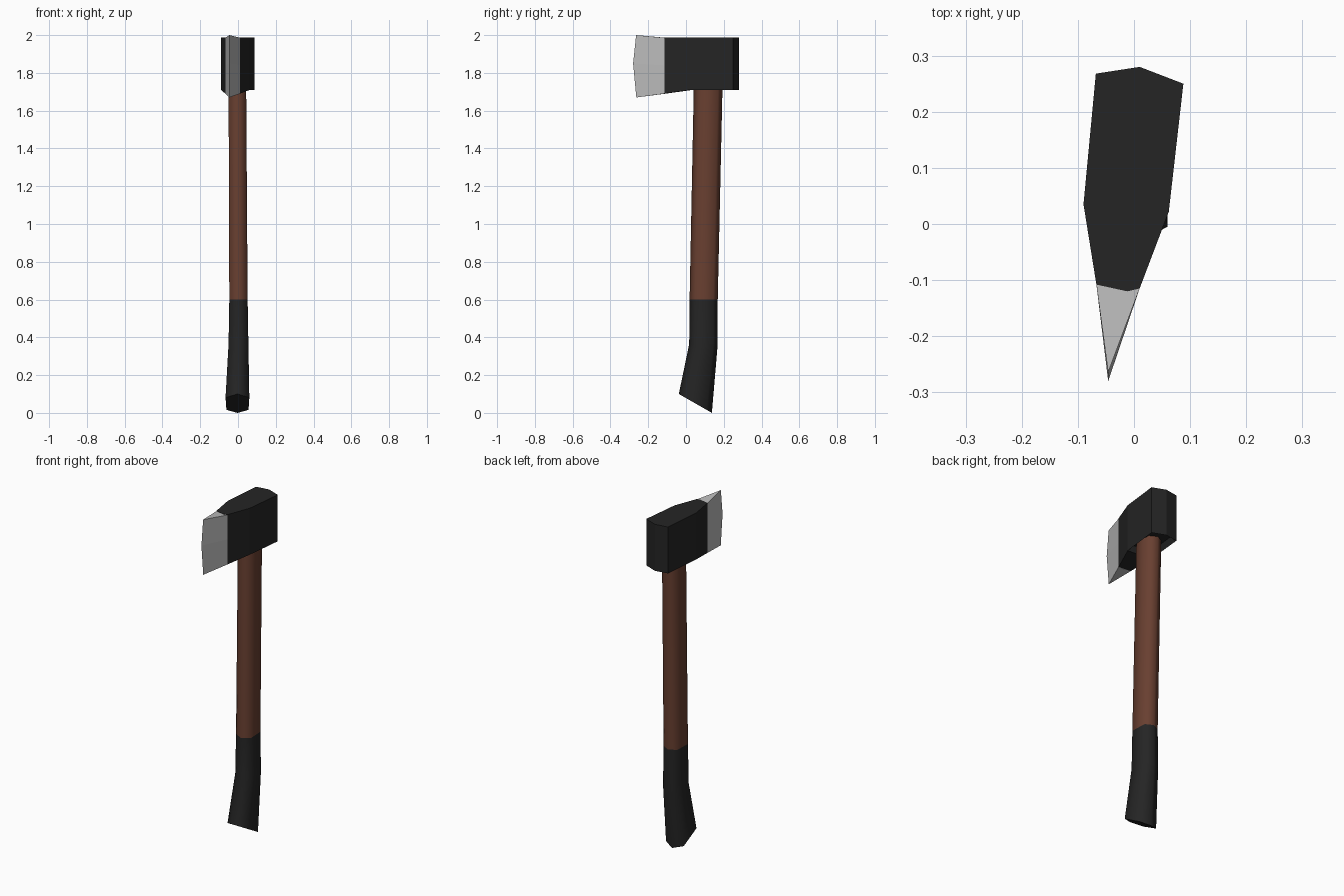
import bpy, bmesh
from mathutils import Vector

if "Cube" in bpy.data.objects:
    bpy.data.objects.remove(bpy.data.objects["Cube"])


def material(name, rgb):
    m = bpy.data.materials.new(name)
    m.diffuse_color = (*rgb, 1)
    m.use_nodes = True
    m.node_tree.nodes["Principled BSDF"].inputs["Base Color"].default_value = m.diffuse_color
    return m


wood = material("brown wood", (0.14, 0.05, 0.03))
black = material("matte black", (0.018, 0.018, 0.018))
steel = material("light steel", (0.5, 0.5, 0.5))


def finish(name, bm, mat):
    bmesh.ops.recalc_face_normals(bm, faces=bm.faces)
    me = bpy.data.meshes.new(name)
    bm.to_mesh(me)
    bm.free()
    me.materials.append(mat)
    ob = bpy.data.objects.new(name, me)
    bpy.context.collection.objects.link(ob)
    return ob


def shaft(name, rings, mat):
    """Six-sided tube; ring = left x, right x, front y, back y, front z, back z."""
    bm = bmesh.new()
    loops = []
    for xl, xr, yf, yb, zf, zb in rings:
        mid = (xl + xr) / 2
        pts = [(mid, 0), (xr, .19), (xr * .93, .84), (mid, 1), (xl * .93, .84), (xl, .19)]
        loops.append([bm.verts.new((x, yf + (yb - yf) * t, zf + (zb - zf) * t))
                      for x, t in pts])
    for a, b in zip(loops, loops[1:]):
        for i in range(6):
            j = (i + 1) % 6
            bm.faces.new((a[i], a[j], b[j], b[i])).smooth = True
    bm.faces.new(loops[0])
    bm.faces.new(loops[-1])
    return finish(name, bm, mat)


# Bent rubber grip with slanted end, and wooden handle above it
shaft("grip", [(-.066, .06, -.038, .137, .1, 0),
               (-.05, .055, .017, .168, .365, .365),
               (-.046, .051, .019, .168, .6, .6)], black)
shaft("handle", [(-.046, .051, .019, .168, .6, .6),
                 (-.05, .043, .042, .194, 1.76, 1.76)], wood)

# Axe head body: extruded plan outline with a recessed socket underneath
plan = [(-.067, -.108), (-.012, -.12), (.01, -.115), (.062, .022),
        (.088, .25), (.01, .28), (-.068, .268), (-.09, .035)]
bm = bmesh.new()
low = [bm.verts.new((x, y, 1.69 if y < -.05 else 1.71)) for x, y in plan]
top = [bm.verts.new((x, y, 1.988)) for x, y in plan]
for i in range(8):
    j = (i + 1) % 8
    bm.faces.new((low[i], low[j], top[j], top[i]))
bm.faces.new(top)
bm.faces.new((low[7], low[0], low[1], low[2], low[3]))
socket = bm.faces.new(low[3:])
bmesh.ops.recalc_face_normals(bm, faces=bm.faces)
bmesh.ops.inset_region(bm, faces=[socket], thickness=.018)
bmesh.ops.translate(bm, verts=list(socket.verts), vec=Vector((0, 0, .035)))
finish("head_body", bm, black)

# Steel blade tapering to a slightly curved cutting edge
bm = bmesh.new()
a, c = [[bm.verts.new((x, y, z)) for z in (1.69, 1.84, 1.986)]
        for x, y in (plan[0], plan[2])]
e = [bm.verts.new(p) for p in ((-.046, -.263, 1.67), (-.046, -.28, 1.85), (-.046, -.264, 2.0))]
for i in range(2):
    for s in (a, c):
        bm.faces.new((s[i], s[i + 1], e[i + 1], e[i]))
    bm.faces.new((a[i], c[i], c[i + 1], a[i + 1]))
for i in (0, 2):
    bm.faces.new((a[i], c[i], e[i]))
finish("blade", bm, steel)
